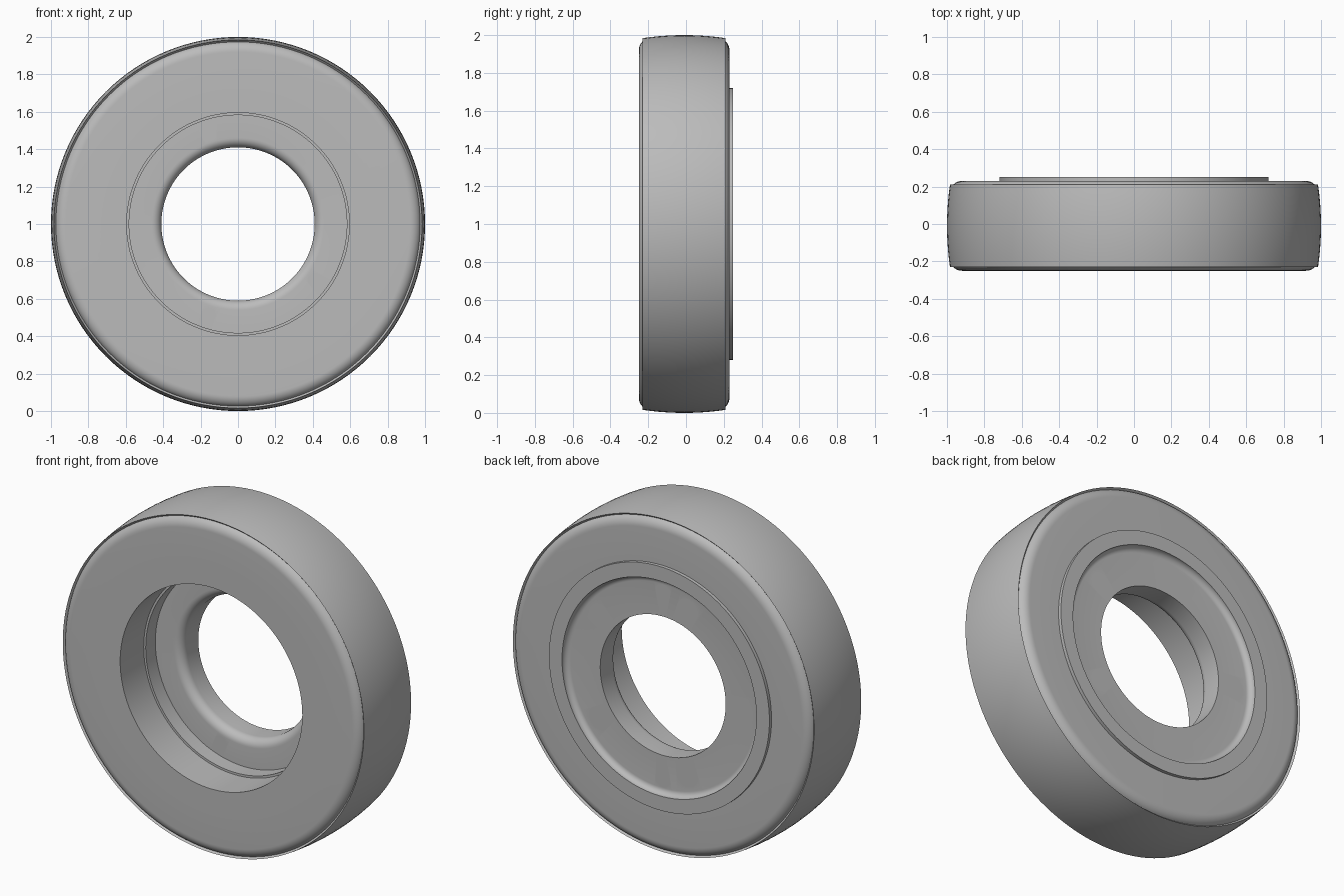
import bpy, bmesh
from math import cos, sin, pi, radians

cube = bpy.data.objects.get("Cube")
if cube:
    bpy.data.objects.remove(cube)

grey = bpy.data.materials.new("plain grey")
grey.use_nodes = True
colour = (0.5, 0.5, 0.5, 1)
grey.diffuse_color = colour
grey.node_tree.nodes["Principled BSDF"].inputs["Base Color"].default_value = colour

SEGMENTS = 128


def make_object(name, bm):
    bmesh.ops.recalc_face_normals(bm, faces=bm.faces)
    mesh = bpy.data.meshes.new(name)
    bm.to_mesh(mesh)
    bm.free()
    mesh.materials.append(grey)
    obj = bpy.data.objects.new(name, mesh)
    bpy.context.collection.objects.link(obj)
    return obj


def select(obj):
    bpy.ops.object.select_all(action="DESELECT")
    obj.select_set(True)
    bpy.context.view_layer.objects.active = obj


def lathe(name, profile, steps=SEGMENTS, x=0, z=1):
    """Spin a closed (radius, y) profile around an axis along y."""
    bm = bmesh.new()
    rings = []
    for i in range(steps):
        a = 2 * pi * i / steps
        rings.append([bm.verts.new((x + r * cos(a), y, z + r * sin(a))) for r, y in profile])
    for i, ring in enumerate(rings):
        after = rings[(i + 1) % steps]
        for j in range(len(profile)):
            k = (j + 1) % len(profile)
            bm.faces.new((ring[j], ring[k], after[k], after[j]))
    return make_object(name, bm)


def arc(r, y, rad_r, rad_y, start, end, steps=8):
    """Points of an elliptical fillet in the (radius, y) plane."""
    angles = [radians(start + (end - start) * i / steps) for i in range(steps + 1)]
    return [(r + rad_r * cos(a), y + rad_y * sin(a)) for a in angles]


def drill(target, angle, distance, radius, y0, y1):
    """Cut a round hole along y between two depths."""
    a = radians(angle)
    bm = bmesh.new()
    bmesh.ops.create_cone(bm, cap_ends=True, segments=32, radius1=radius,
                          radius2=radius, depth=y1 - y0)
    for v in bm.verts:
        px, py, pz = v.co
        v.co = (px + distance * cos(a), pz + (y0 + y1) / 2, py + 1 + distance * sin(a))
    cutter = make_object("hole_cutter", bm)
    cutter.hide_render = True
    select(target)
    mod = target.modifiers.new("hole", "BOOLEAN")
    mod.operation = "DIFFERENCE"
    mod.solver = "EXACT"
    mod.object = cutter
    bpy.ops.object.modifier_apply(modifier=mod.name)
    bpy.data.objects.remove(cutter)


# Tyre: crowned tread, rounded shoulders, flat sidewalls
crown = [(1 - 0.016 * (t / 5) ** 2, -0.01 + 0.22 * t / 5) for t in range(-5, 6)]
tyre_profile = [(0.72, -0.25)]
tyre_profile += arc(0.92, -0.20, 0.058, 0.05, -90, -22)
tyre_profile += crown
tyre_profile += arc(0.92, 0.18, 0.058, 0.05, 22, 90)
tyre_profile += [(0.72, 0.23)]
tyre = lathe("tyre", tyre_profile)

# Hub: deep front bowl, stepped wall, mounting plate, shallow back recess
hub_profile = [(0.72, -0.25), (0.72, 0.25), (0.635, 0.25)]
hub_profile += arc(0.602, 0.248, 0.033, 0.033, 0, -90)
hub_profile += [(0.41, 0.215)]
hub_profile += arc(0.46, 0.11, 0.05, 0.05, 180, 270)
hub_profile += [(0.582, 0.06), (0.582, -0.03), (0.595, -0.03), (0.595, -0.25)]
hub = lathe("hub", hub_profile)

# Five counterbored bolt holes
for i in range(5):
    angle = 36 + 72 * i
    drill(hub, angle, 0.51, 0.04, 0.0, 0.3)
    drill(hub, angle, 0.51, 0.067, 0.15, 0.3)

# Two blind holes in the back of the plate
for angle in (90, -90):
    drill(hub, angle, 0.55, 0.047, 0.12, 0.3)

for part in (tyre, hub):
    select(part)
    bpy.ops.object.shade_smooth_by_angle(angle=radians(25))
